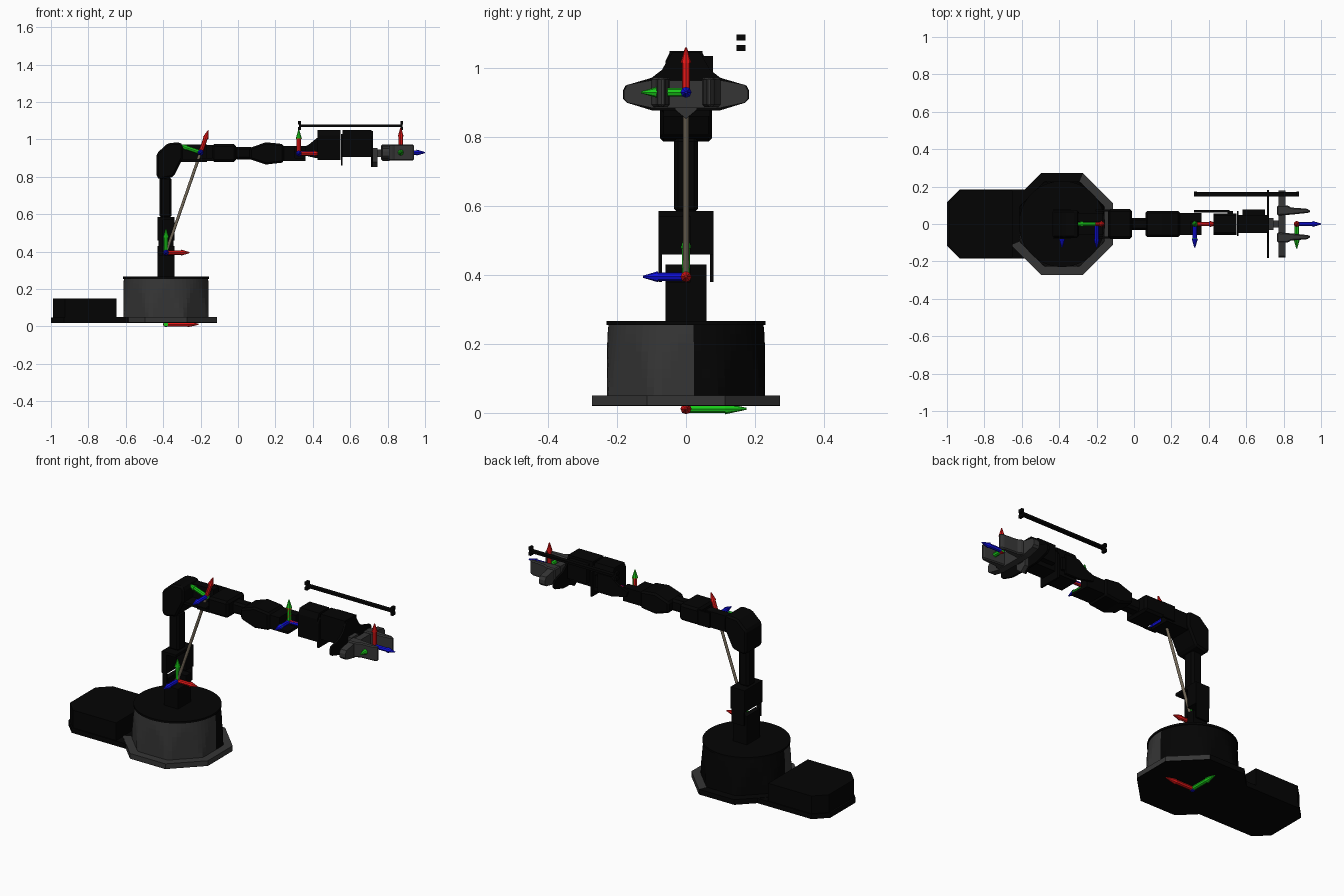
import bpy, bmesh, math
from mathutils import Vector, Matrix

if "Cube" in bpy.data.objects:
    bpy.data.objects.remove(bpy.data.objects["Cube"])


def material(name, rgb):
    m = bpy.data.materials.new(name)
    m.diffuse_color = (*rgb, 1)
    m.use_nodes = True
    m.node_tree.nodes["Principled BSDF"].inputs["Base Color"].default_value = m.diffuse_color
    return m


BLACK = material("black plastic", (0.0012, 0.0012, 0.0012))
GRAY = material("dark gray", (0.036, 0.036, 0.036))
TAN = material("tan rod", (0.165, 0.135, 0.095))
RED = material("red", (1.0, 0.01, 0.01))
GREEN = material("green", (0.01, 0.6, 0.01))
BLUE = material("blue", (0.005, 0.005, 0.9))


def finish(name, bm, *mats):
    bmesh.ops.recalc_face_normals(bm, faces=bm.faces)
    me = bpy.data.meshes.new(name)
    bm.to_mesh(me)
    bm.free()
    for m in mats:
        me.materials.append(m)
    ob = bpy.data.objects.new(name, me)
    bpy.context.collection.objects.link(ob)
    return ob


def prism(name, pts, axis, lo, hi, mat=BLACK, bevel=0):
    """Extrude a 2D outline along an axis: x takes (y,z), y takes (x,z), z takes (x,y)."""
    put = {'x': lambda a, b, t: (t, a, b), 'y': lambda a, b, t: (a, t, b), 'z': lambda a, b, t: (a, b, t)}[axis]
    bm = bmesh.new()
    ends = [[bm.verts.new(put(a, b, t)) for a, b in pts] for t in (lo, hi)]
    for e in ends:
        bm.faces.new(e)
    n = len(pts)
    for i in range(n):
        j = (i + 1) % n
        bm.faces.new((ends[0][i], ends[0][j], ends[1][j], ends[1][i]))
    ob = finish(name, bm, mat)
    if bevel:
        mod = ob.modifiers.new("chamfer", 'BEVEL')
        mod.width, mod.segments = bevel, 1
    return ob


def box(name, x, y, z, mat=BLACK, bevel=0):
    return prism(name, [(x[0], y[0]), (x[1], y[0]), (x[1], y[1]), (x[0], y[1])], 'z', *z, mat, bevel)


def rod(name, a, b, r1, r2, mat, sides=12):
    a, b = Vector(a), Vector(b)
    d = b - a
    bm = bmesh.new()
    turn = d.to_track_quat('Z', 'Y').to_matrix().to_4x4()
    bmesh.ops.create_cone(bm, cap_ends=True, segments=sides, radius1=r1, radius2=r2, depth=d.length,
                          matrix=Matrix.Translation((a + b) / 2) @ turn)
    return finish(name, bm, mat)


def axis_marker(name, o, dirs, length=0.125):
    o = Vector(o)
    for label, d, m in zip(("red", "green", "blue"), dirs, (RED, GREEN, BLUE)):
        d = Vector(d).normalized()
        rod(f"{name}_{label}_shaft", o - d * 0.012, o + d * length * 0.65, 0.012, 0.012, m, 8)
        rod(f"{name}_{label}_tip", o + d * length * 0.65, o + d * length, 0.016, 0.003, m, 8)


CX = -0.385

# base: octagonal plate made of eight wedges, dark gray toward the front right, black underneath
R = 0.272 / math.cos(math.pi / 8)
corners = [(CX + R * math.cos(a), R * math.sin(a)) for a in (math.pi / 4 * (i - 0.5) for i in range(8))]
prism("base_underside", corners, 'z', 0.02, 0.023)
for i in range(8):
    prism(f"base_plate_wedge_{i}", [(CX, 0), corners[i], corners[(i + 1) % 8]], 'z', 0.023, 0.05,
          GRAY if i in (0, 1, 5, 6, 7) else BLACK)

# control box on its tail plate
tail = [(-0.5, -0.185), (-0.5, 0.185), (-0.93, 0.185), (-1, 0.115), (-1, -0.115), (-0.93, -0.185)]
prism("tail_plate", tail, 'z', 0.02, 0.048)
cover = [(-0.65, -0.18), (-0.65, 0.18), (-0.925, 0.18), (-0.99, 0.115), (-0.99, -0.115), (-0.925, -0.18)]
prism("control_box", cover, 'z', 0.048, 0.15)

# base drum: cone meeting eight flat sides, which leaves arched facets
bm = bmesh.new()
N, rings = 64, []
for k in range(9):
    z = 0.05 + 0.205 * k / 8
    cone = 0.245 - 0.02 * k / 8
    ring = []
    for i in range(N):
        t = 2 * math.pi * i / N
        off = (t + math.pi / 8) % (math.pi / 4) - math.pi / 8
        r = min(cone, 0.2285 / math.cos(off))
        ring.append(bm.verts.new((CX + r * math.cos(t), r * math.sin(t), z)))
    rings.append(ring)
for lower, upper in zip(rings, rings[1:]):
    for i in range(N):
        j = (i + 1) % N
        f = bm.faces.new((lower[i], lower[j], upper[j], upper[i]))
        c = f.calc_center_median()
        f.material_index = 0 if c.y < (0.03 if c.x > CX else -0.03) else 1
for ring in (rings[0], rings[-1]):
    bm.faces.new(ring).material_index = 1
finish("base_drum", bm, GRAY, BLACK)
rod("turntable_disc", (CX, 0, 0.255), (CX, 0, 0.266), 0.23, 0.23, BLACK, 64)

# shoulder post and upper arm: brackets open at the front right around the joint
box("shoulder_post", (-0.43, -0.34), (-0.06, 0.06), (0.26, 0.38))
left_back = [(-0.43, -1), (-0.4, -1), (-0.4, 0.013), (-0.34, 0.013), (-0.34, 1), (-0.43, 1)]
for name, w, z in (("shoulder_bracket", 0.06, (0.38, 0.43)), ("upper_arm_fork", 0.08, (0.46, 0.57))):
    prism(name, [(x, y * w if abs(y) == 1 else y) for x, y in left_back], 'z', *z)
box("upper_arm_cap", (-0.43, -0.34), (-0.08, 0.08), (0.57, 0.585))
box("upper_arm_prong_front", (-0.425, -0.4), (-0.08, -0.07), (0.38, 0.47))
box("upper_arm_prong_back", (-0.425, -0.345), (0.07, 0.08), (0.38, 0.47))
box("upper_arm_tube", (-0.42, -0.355), (-0.035, 0.035), (0.58, 0.80), bevel=0.012)

# elbow and forearm: stub and wrist neck are open at the front and top around their joints
elbow = [(-0.435, 0.8), (-0.435, 0.925), (-0.375, 0.98), (-0.31, 0.985), (-0.295, 0.97),
         (-0.295, 0.9), (-0.345, 0.8), (-0.42, 0.785)]
prism("elbow", elbow, 'y', -0.075, 0.075, bevel=0.01)


def open_bracket(name, x, w, z):
    pts = [(-w, z[0]), (w, z[0]), (w, z[1]), (0.013, z[1]), (0.013, z[0] + 0.015), (-w, z[0] + 0.015)]
    prism(name, pts, 'x', *x)


open_bracket("elbow_stub", (-0.31, -0.165), 0.06, (0.88, 0.972))
box("forearm_prong_back", (-0.205, -0.125), (0.068, 0.078), (0.885, 0.97))
box("forearm_prong_front", (-0.205, -0.125), (-0.078, -0.068), (0.885, 0.9))
box("forearm_fork", (-0.14, -0.01), (-0.08, 0.08), (0.88, 0.975), bevel=0.012)
box("forearm_tube", (-0.02, 0.08), (-0.033, 0.033), (0.893, 0.96), bevel=0.012)
sleeve = [(0.062, 0.955), (0.15, 0.985), (0.245, 0.975), (0.245, 0.877), (0.15, 0.866), (0.062, 0.895)]
prism("wrist_sleeve", sleeve, 'y', -0.07, 0.07, bevel=0.01)
box("wrist_neck", (0.24, 0.305), (-0.06, 0.06), (0.885, 0.965))
open_bracket("wrist_neck_bracket", (0.305, 0.36), 0.06, (0.885, 0.965))

# wrist bracket, motors and mounting plates
bracket = [(0.32, 0.95), (0.375, 0.97), (0.425, 1.01), (0.51, 1.01), (0.51, 0.9), (0.42, 0.9), (0.33, 0.92)]
prism("wrist_bracket", bracket, 'y', 0.062, 0.076)
housing = [(-0.06, 0.89), (0.055, 0.89), (0.055, 1.03), (0.045, 1.05), (-0.045, 1.05), (-0.06, 1.02)]
prism("wrist_motor", housing, 'x', 0.425, 0.548)
box("motor_link", (0.5, 0.53), (0.05, 0.07), (0.92, 0.99))
plate = [(-0.065, 0.86), (0.07, 0.86), (0.07, 1.0), (0.048, 1.03), (-0.048, 1.03), (-0.065, 1.0)]
prism("motor_plate", plate, 'x', 0.55, 0.56)
box("gripper_motor", (0.56, 0.715), (-0.048, 0.048), (0.905, 1.05))
box("gripper_motor_side", (0.58, 0.7), (0.04, 0.078), (0.93, 1.035))

# gripper: thin wing plate, cross bar and two fingers
half = [(0.04, 1.045), (0.05, 1.03), (0.07, 0.995), (0.1, 0.972), (0.175, 0.95), (0.183, 0.935),
        (0.183, 0.912), (0.172, 0.9), (0.1, 0.878), (0.03, 0.876)]
wing = half + [(0, 0.853)] + [(-y, z) for y, z in reversed(half)]
prism("gripper_wing_plate", wing, 'x', 0.71, 0.722)
hub = [(-0.032, 0.955), (-0.032, 0.88), (0, 0.853), (0.032, 0.88), (0.032, 0.955)]
prism("gripper_hub", hub, 'x', 0.72, 0.745, GRAY)
box("gripper_hub_link", (0.74, 0.78), (-0.02, 0.02), (0.905, 0.945), GRAY)
bar = [(0.1, 0.965), (0.17, 0.952), (0.18, 0.935), (0.18, 0.912), (0.17, 0.9), (0.1, 0.885)]
bar += [(-y, z) for y, z in reversed(bar)]
prism("gripper_cross_bar", bar, 'x', 0.772, 0.81, GRAY)
for s, side in ((-1, "front"), (1, "back")):
    finger = [(0.765, s * 0.045), (0.765, s * 0.1), (0.82, s * 0.1), (0.84, s * 0.088),
              (0.925, s * 0.082), (0.945, s * 0.068), (0.935, s * 0.06), (0.84, s * 0.05)]
    prism(f"gripper_finger_{side}", finger, 'z', 0.888, 0.973, GRAY, 0.006)

# tie rod
rod("tie_rod", (CX, 0, 0.395), (-0.2, 0, 0.93), 0.008, 0.008, TAN)

# floating gauge bar: open tube with paired end blocks
bm = bmesh.new()
loops = [[bm.verts.new((x, y, z)) for y, z in ((0.148, 1.067), (0.172, 1.067), (0.172, 1.08), (0.148, 1.08))]
         for x in (0.325, 0.88)]
for i in range(4):
    j = (i + 1) % 4
    bm.faces.new((loops[0][i], loops[0][j], loops[1][j], loops[1][i]))
finish("gauge_bar", bm, BLACK)
for label, x in (("left", 0.322), ("right", 0.868)):
    box(f"gauge_block_low_{label}", (x, x + 0.015), (0.147, 0.173), (1.05, 1.067))
    box(f"gauge_block_high_{label}", (x, x + 0.015), (0.147, 0.173), (1.08, 1.098))

# joint axis markers
PX, PY, PZ, NY = (1, 0, 0), (0, 1, 0), (0, 0, 1), (0, -1, 0)
axis_marker("base_axes", (CX, 0, 0.012), (PX, PY, PZ), 0.175)
axis_marker("shoulder_axes", (CX, 0, 0.395), (PX, PZ, NY))
axis_marker("elbow_axes", (-0.2, 0, 0.93), ((0.327, 0, 0.945), (-0.945, 0, 0.327), NY))
axis_marker("wrist_axes", (0.325, 0, 0.925), (PX, PZ, NY))
axis_marker("wrist_roll_axes", (0.325, 0, 0.925), (PZ, NY, PX), 0.12)
axis_marker("gripper_axes", (0.87, 0, 0.93), (PZ, NY, PX), 0.13)
